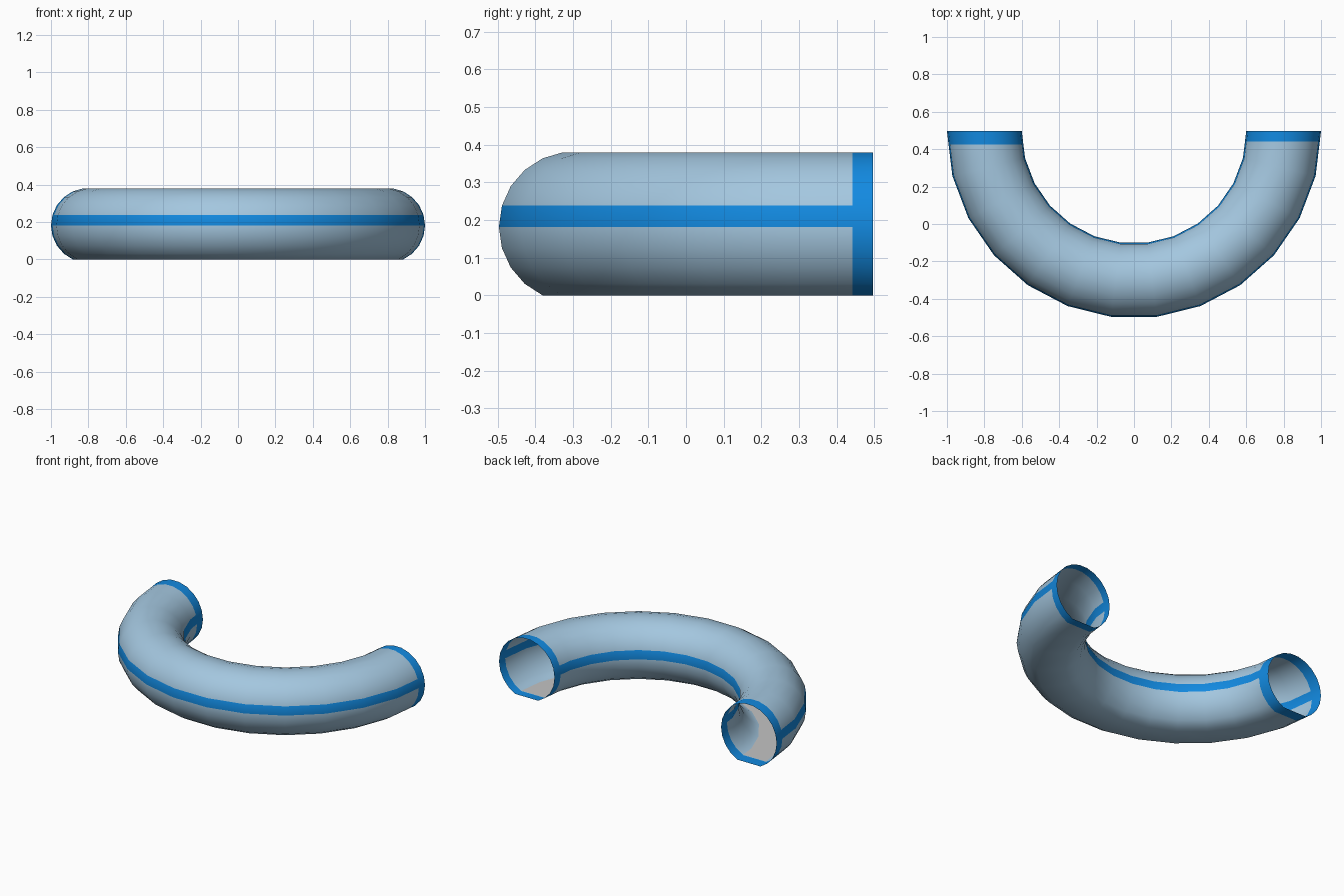
import bpy, bmesh, math
from mathutils import Vector, Matrix

cube = bpy.data.objects.get("Cube")
if cube:
    bpy.data.objects.remove(cube, do_unlink=True)

MAJOR, MINOR = 0.8, 0.2
SIDES, STEPS = 22, 13
END_Y = 0.496                                  # plane of both open ends
STEP = math.tau / SIDES
MID_Z = MINOR * math.cos(1.5 * STEP)           # flat underside rests on z = 0
RIM = {1: 0.442, -1: 0.424}                    # inner edge of each end rim


def material(name, color):
    mat = bpy.data.materials.new(name)
    mat.use_nodes = True
    mat.diffuse_color = (*color, 1)
    mat.node_tree.nodes["Principled BSDF"].inputs["Base Color"].default_value = (*color, 1)
    return mat


pale = material("pale blue", (0.37, 0.57, 0.74))
blue = material("bright blue", (0.006, 0.25, 0.74))
grey = material("light grey", (0.55, 0.55, 0.55))


def sweep(name, profile, closed, mats):
    """Spin a profile half a turn around the bend and cut the rim edges."""
    bm = bmesh.new()
    verts = [bm.verts.new((r, END_Y, z)) for r, z in profile]
    pairs = list(zip(verts, verts[1:]))
    if closed:
        pairs.append((verts[-1], verts[0]))
    edges = [bm.edges.new(p) for p in pairs]
    bmesh.ops.spin(bm, geom=verts + edges, cent=(0, END_Y, 0), axis=(0, 0, 1),
                   angle=-math.pi, steps=STEPS)
    for side, y in RIM.items():
        faces = [f for f in bm.faces if f.calc_center_median().x * side > 0.3]
        geom = set(faces)
        for f in faces:
            geom.update(f.edges)
            geom.update(f.verts)
        bmesh.ops.bisect_plane(bm, geom=list(geom), plane_co=(0, y, 0), plane_no=(0, 1, 0))
    return bm


def in_rim(face):
    c = face.calc_center_median()
    return c.y > RIM[1 if c.x > 0 else -1]


def finish(name, bm, mats):
    mesh = bpy.data.meshes.new(name)
    bm.to_mesh(mesh)
    bm.free()
    for m in mats:
        mesh.materials.append(m)
    obj = bpy.data.objects.new(name, mesh)
    bpy.context.collection.objects.link(obj)
    bpy.ops.object.select_all(action="DESELECT")
    obj.select_set(True)
    bpy.context.view_layer.objects.active = obj
    bpy.ops.object.shade_smooth_by_angle(angle=math.radians(40))
    return obj


# Tube: round section with the lowest sides flattened, open at both ends
section = []
for i in range(SIDES):
    a = i * STEP
    z = MID_Z + MINOR * math.sin(a)
    if z > -0.001:
        section.append((MAJOR + MINOR * math.cos(a), max(z, 0)))
tube = sweep("tube", section, True, (pale, blue))
bmesh.ops.recalc_face_normals(tube, faces=tube.faces)
top_face = max(tube.faces, key=lambda f: f.calc_center_median().z)
if top_face.normal.z < 0:
    bmesh.ops.reverse_faces(tube, faces=tube.faces)

# Blue end rims and the side stripes just above mid height
stripe_top = MID_Z + MINOR * math.sin(STEP)
for f in tube.faces:
    z = f.calc_center_median().z
    if in_rim(f) or MID_Z < z < stripe_top:
        f.material_index = 1
finish("tube", tube, (pale, blue))

# Grey floor lining inside the tube, between the rims
half = MINOR * math.sin(1.5 * STEP) - 0.002
floor = sweep("floor", [(MAJOR - half, 0.003), (MAJOR + half, 0.003)], False, (grey,))
bmesh.ops.delete(floor, geom=[f for f in floor.faces if in_rim(f)], context="FACES")
for f in floor.faces:
    f.normal_update()
    if f.normal.z < 0:
        f.normal_flip()
finish("inner_floor", floor, (grey,))
